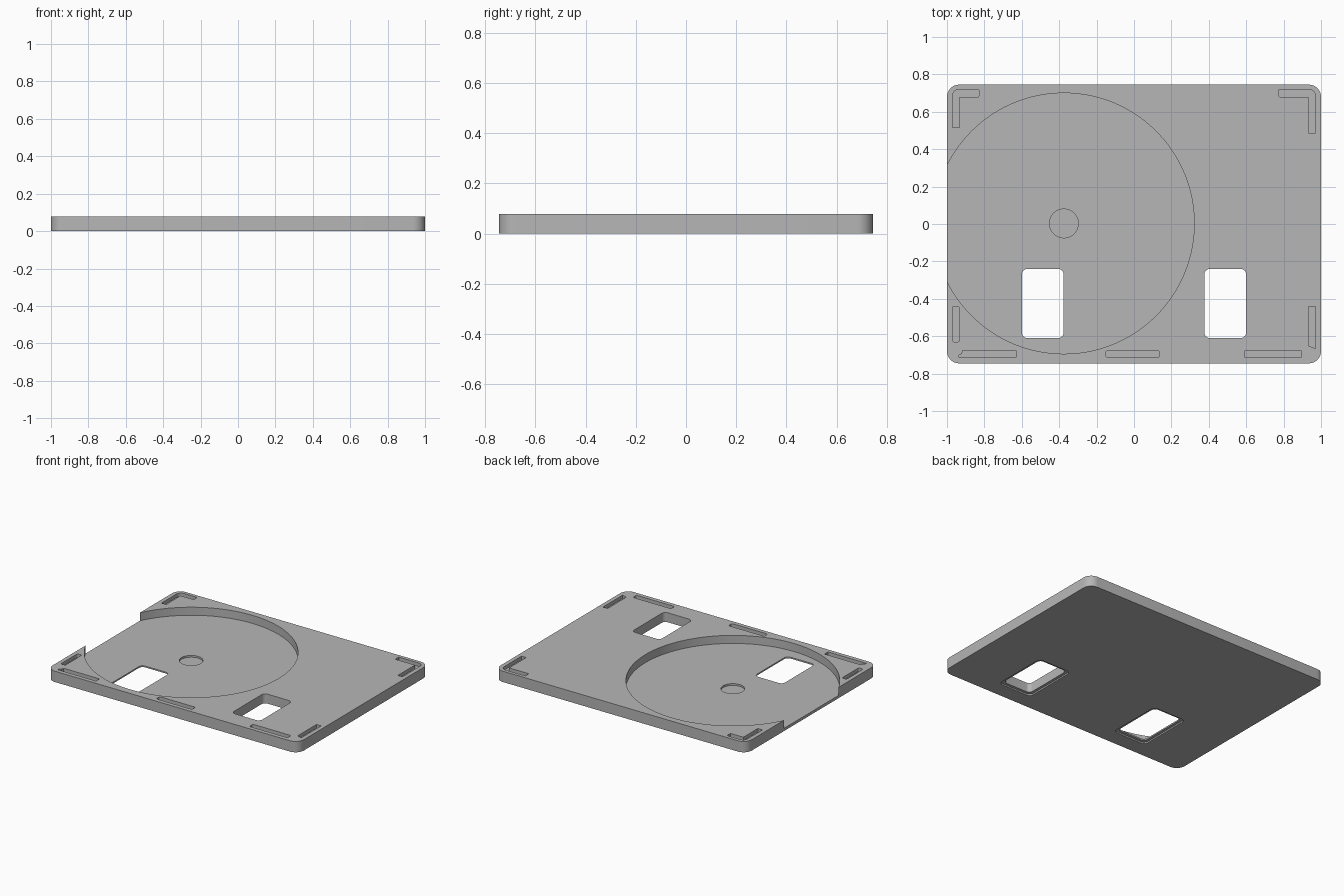
import bpy, bmesh
from math import sin, cos, pi
from mathutils import Vector

old = bpy.data.objects.get("Cube")
if old:
    bpy.data.objects.remove(old, do_unlink=True)

HEIGHT = 0.078
FLOOR = 0.02          # level of the round pocket
SLOT_Z = HEIGHT - 0.025
OVER = HEIGHT + 0.05  # cutters reach past the top

grey = bpy.data.materials.new("plain grey")
grey.use_nodes = True
colour = (0.47, 0.47, 0.47, 1)
grey.diffuse_color = colour
grey.node_tree.nodes["Principled BSDF"].inputs["Base Color"].default_value = colour


def prism(name, outline, z0, z1):
    """Extrude a closed outline from z0 up to z1."""
    bm = bmesh.new()
    face = bm.faces.new([bm.verts.new((x, y, z0)) for x, y in outline])
    top = bmesh.ops.extrude_face_region(bm, geom=[face])["geom"]
    bmesh.ops.translate(bm, vec=(0, 0, z1 - z0),
                        verts=[v for v in top if isinstance(v, bmesh.types.BMVert)])
    bmesh.ops.recalc_face_normals(bm, faces=bm.faces)
    mesh = bpy.data.meshes.new(name)
    bm.to_mesh(mesh)
    bm.free()
    mesh.materials.append(grey)
    obj = bpy.data.objects.new(name, mesh)
    bpy.context.collection.objects.link(obj)
    return obj


def rounded(points, radii, steps=8):
    """Round each corner of a polygon with a quadratic-free arc."""
    out = []
    for i, (p, r) in enumerate(zip(points, radii)):
        p = Vector(p)
        a = (Vector(points[i - 1]) - p).normalized()
        b = (Vector(points[(i + 1) % len(points)]) - p).normalized()
        if r == 0:
            out.append(tuple(p))
            continue
        centre = p + (a + b) * r
        for k in range(steps + 1):
            t = k / steps * pi / 2
            out.append(tuple(centre - b * r * cos(t) - a * r * sin(t)))
    return out


def box(x0, x1, y0, y1, r):
    return rounded([(x0, y0), (x1, y0), (x1, y1), (x0, y1)], [r] * 4)


def circle(x, y, r, n):
    return [(x + r * cos(2 * pi * k / n), y + r * sin(2 * pi * k / n)) for k in range(n)]


def corner_slot(side, reach, drop):
    """L-shaped groove in a back corner; side is -1 or 1."""
    points = [(0.97, 0.72), (reach, 0.72), (reach, 0.68),
              (0.933, 0.68), (0.933, drop), (0.97, drop)]
    return rounded([(side * x, y) for x, y in points], [0.035, 0.004, 0.004, 0, 0.004, 0.004])


# Main plate
plate = prism("base_plate", box(-1, 1, -0.745, 0.745, 0.065), 0, HEIGHT)

# Round pocket, open through the right edge, with a shallow hub recess
cutters = [
    prism("pocket_cutter", circle(-0.375, 0.003, 0.697, 160), FLOOR, OVER),
    prism("hub_cutter", circle(-0.375, 0.003, 0.077, 64), FLOOR - 0.013, OVER),
]

# Two windows, each with a wider ledge on the underside
for x in (-0.488, 0.488):
    cutters.append(prism("window_cutter", box(x - 0.112, x + 0.112, -0.61, -0.24, 0.03), -0.05, OVER))
    cutters.append(prism("ledge_cutter", box(x - 0.132, x + 0.132, -0.63, -0.22, 0.03), -0.05, 0.01))

# Shallow grooves round the rim
grooves = [
    corner_slot(-1, 0.83, 0.515),
    corner_slot(1, 0.775, 0.485),
    box(-0.97, -0.935, -0.63, -0.44, 0.008),
    [(0.933, -0.652), (0.97, -0.665), (0.97, -0.44), (0.933, -0.44)],
    [(-0.935, -0.715), (-0.63, -0.715), (-0.63, -0.675), (-0.915, -0.675), (-0.92, -0.695), (-0.935, -0.7)],
    box(-0.15, 0.135, -0.715, -0.675, 0.012),
    box(0.592, 0.895, -0.715, -0.675, 0.008),
]
for outline in grooves:
    cutters.append(prism("groove_cutter", outline, SLOT_Z, OVER))

# Cut everything out, then discard the cutters
bpy.ops.object.select_all(action='DESELECT')
bpy.context.view_layer.objects.active = plate
plate.select_set(True)
for cutter in cutters:
    cutter.hide_render = True
    mod = plate.modifiers.new("cut", 'BOOLEAN')
    mod.operation = 'DIFFERENCE'
    mod.solver = 'EXACT'
    mod.object = cutter
    bpy.ops.object.modifier_apply(modifier=mod.name)
    bpy.data.objects.remove(cutter, do_unlink=True)

bpy.ops.object.shade_smooth_by_angle(angle=pi / 6)
